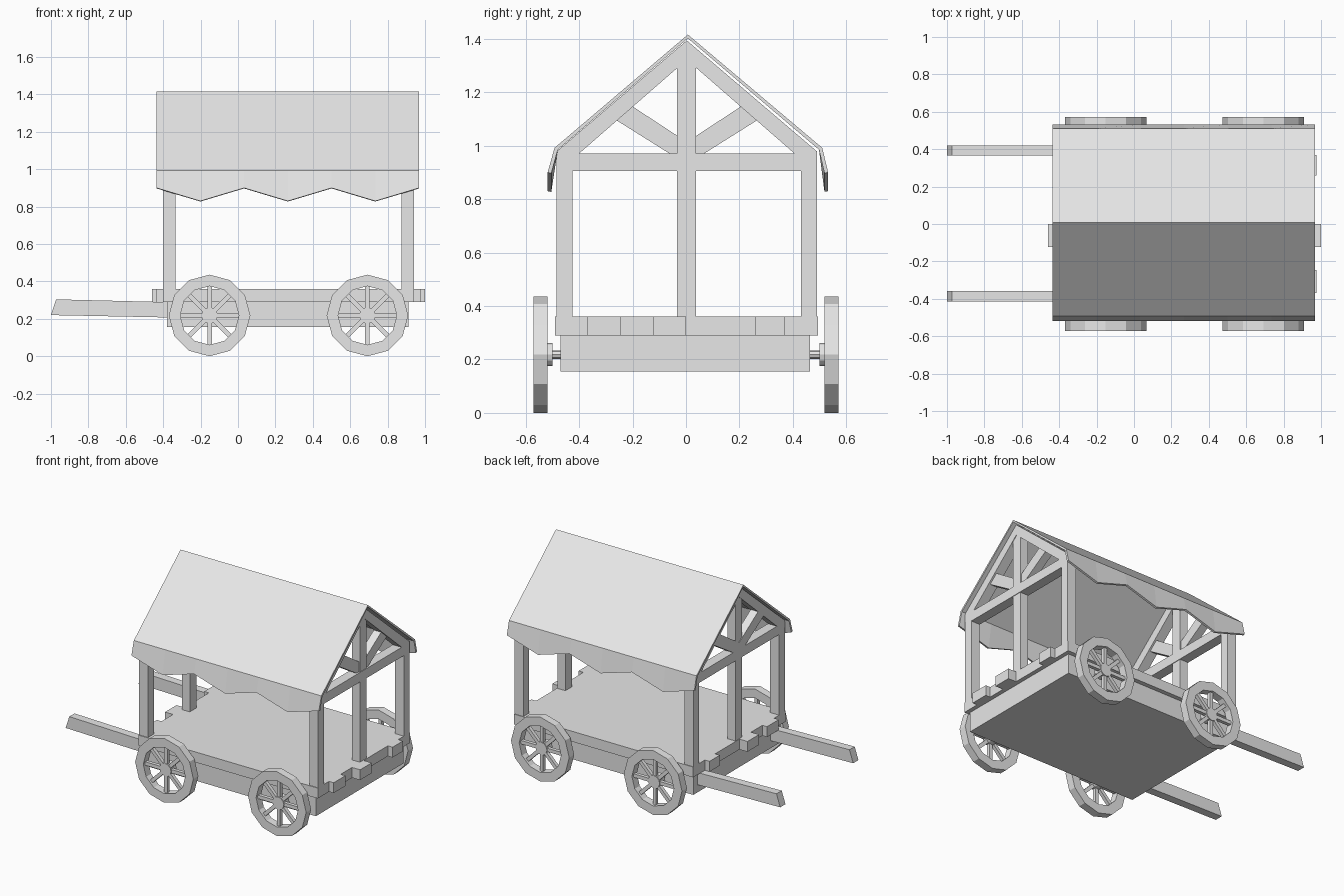
import bpy, bmesh, math
from mathutils import Vector, Matrix

if "Cube" in bpy.data.objects:
    bpy.data.objects.remove(bpy.data.objects["Cube"], do_unlink=True)

grey = bpy.data.materials.new("plain grey")
grey.use_nodes = True
GREY = (0.8, 0.8, 0.8, 1)
grey.diffuse_color = GREY
grey.node_tree.nodes["Principled BSDF"].inputs["Base Color"].default_value = GREY


def finish(name, bm):
    bmesh.ops.recalc_face_normals(bm, faces=bm.faces)
    mesh = bpy.data.meshes.new(name)
    bm.to_mesh(mesh)
    bm.free()
    mesh.materials.append(grey)
    obj = bpy.data.objects.new(name, mesh)
    bpy.context.collection.objects.link(obj)
    return obj


def box(name, low, high):
    low, high = Vector(low), Vector(high)
    bm = bmesh.new()
    bmesh.ops.create_cube(bm, size=1)
    bmesh.ops.scale(bm, vec=high - low, verts=bm.verts)
    bmesh.ops.translate(bm, vec=(low + high) / 2, verts=bm.verts)
    return finish(name, bm)


def prism(name, points, offset):
    """Extrude a flat outline along an offset."""
    bm = bmesh.new()
    face = bm.faces.new([bm.verts.new(p) for p in points])
    new = bmesh.ops.extrude_face_region(bm, geom=[face])["geom"]
    bmesh.ops.translate(bm, vec=offset,
                        verts=[v for v in new if isinstance(v, bmesh.types.BMVert)])
    return finish(name, bm)


def cylinder(bm, radius, x, z, y0, y1, sides):
    turn = Matrix.Translation((x, (y0 + y1) / 2, z)) @ Matrix.Rotation(math.pi / 2, 4, "X")
    bmesh.ops.create_cone(bm, cap_ends=True, segments=sides, radius1=radius,
                          radius2=radius, depth=abs(y1 - y0), matrix=turn)


# Wagon bed and uneven floor planks
box("bed", (-0.38, -0.47, 0.155), (0.912, 0.465, 0.29))
edges = [-0.49, -0.37, -0.245, -0.123, 0, 0.157, 0.26, 0.37, 0.495]
overhang = [0, 0.035, 0, 0.06, 0, 0.035, 0, 0.035, 0]
overhang[6:8] = [0.035, 0]
overhang[5] = 0
for i in range(8):
    box(f"floor_plank_{i + 1}", (-0.4 - overhang[i], edges[i], 0.29),
        (0.94 + overhang[i], edges[i + 1], 0.36))

# Pulling shafts
for side, y in (("left", 0.365), ("right", -0.415)):
    prism(f"{side}_shaft", [(-1, y, 0.22), (-0.36, y, 0.207), (-0.36, y, 0.289),
                            (-0.972, y, 0.304)], (0, 0.056, 0))

# Timber frame at each end
MID = 0.003
for end, x in (("rear", -0.4), ("fore", 0.873)):
    depth = (0.067, 0, 0)
    box(f"{end}_centre_post", (x + 0.004, -0.034, 0.36), (x + 0.063, 0.037, 1.33))
    box(f"{end}_cross_beam", (x, -0.43, 0.905), (x + 0.067, 0.435, 0.97))
    for side, s in (("left", 1), ("right", -1)):
        def at(y, z):
            return (x, MID + s * y, z)
        prism(f"{end}_{side}_post", [at(0.427, 0.36), at(0.488, 0.36),
                                     at(0.488, 0.975), at(0.427, 0.975)], depth)
        prism(f"{end}_{side}_rafter", [at(0.488, 0.905), at(0.488, 0.978), at(0, 1.394),
                                       at(0, 1.322), at(0.404, 0.97), at(0.427, 0.905)], depth)
        prism(f"{end}_{side}_strut", [at(0, 1.014), at(0, 0.93), at(0.29, 1.112),
                                      at(0.22, 1.158)], (0.055, 0, 0))

# Cloth roof with a zigzag hem
bm = bmesh.new()
rows = []
for i in range(7):
    x = -0.435 + 1.403 * i / 6
    hem = 0.83 if i % 2 else 0.9
    section = [(-0.518, hem), (-0.492, 0.992), (0.007, 1.416), (0.51, 0.992), (0.532, hem)]
    rows.append([bm.verts.new((x, y, z)) for y, z in section])
for a, b in zip(rows, rows[1:]):
    for j in range(4):
        bm.faces.new((a[j], a[j + 1], b[j + 1], b[j]))
roof = finish("cloth_roof", bm)
if roof.data.polygons[1].normal.z < 0:
    roof.data.flip_normals()
thick = roof.modifiers.new("thickness", "SOLIDIFY")
thick.thickness = 0.014
thick.offset = -1

# Wheels and axles
AXLE_Z, RADIUS, INNER = 0.218, 0.218, 0.157
for end, x in (("rear", -0.152), ("fore", 0.692)):
    bm = bmesh.new()
    cylinder(bm, 0.016, x, AXLE_Z, -0.53, 0.53, 8)
    finish(f"{end}_axle", bm)
    for side, s in (("left", 1), ("right", -1)):
        y_in, y_out = s * 0.518, s * 0.571
        # rim
        bm = bmesh.new()
        rings = []
        for i in range(12):
            a = math.tau * i / 12
            rings.append([bm.verts.new((x + r * math.sin(a), y, AXLE_Z + r * math.cos(a)))
                          for r, y in ((RADIUS, y_in), (RADIUS, y_out),
                                       (INNER, y_out), (INNER, y_in))])
        for i in range(12):
            a, b = rings[i], rings[(i + 1) % 12]
            for j in range(4):
                k = (j + 1) % 4
                bm.faces.new((a[j], a[k], b[k], b[j]))
        finish(f"{end}_{side}_rim", bm)
        # hub and spokes
        bm = bmesh.new()
        cylinder(bm, 0.043, x, AXLE_Z, s * 0.5, s * 0.56, 12)
        for i in range(4):
            place = (Matrix.Translation((x, s * 0.543, AXLE_Z))
                     @ Matrix.Rotation(math.pi * i / 4, 4, "Y")
                     @ Matrix.Diagonal((0.024, 0.024, 2 * INNER, 1)))
            bmesh.ops.create_cube(bm, size=1, matrix=place)
        finish(f"{end}_{side}_hub_and_spokes", bm)
